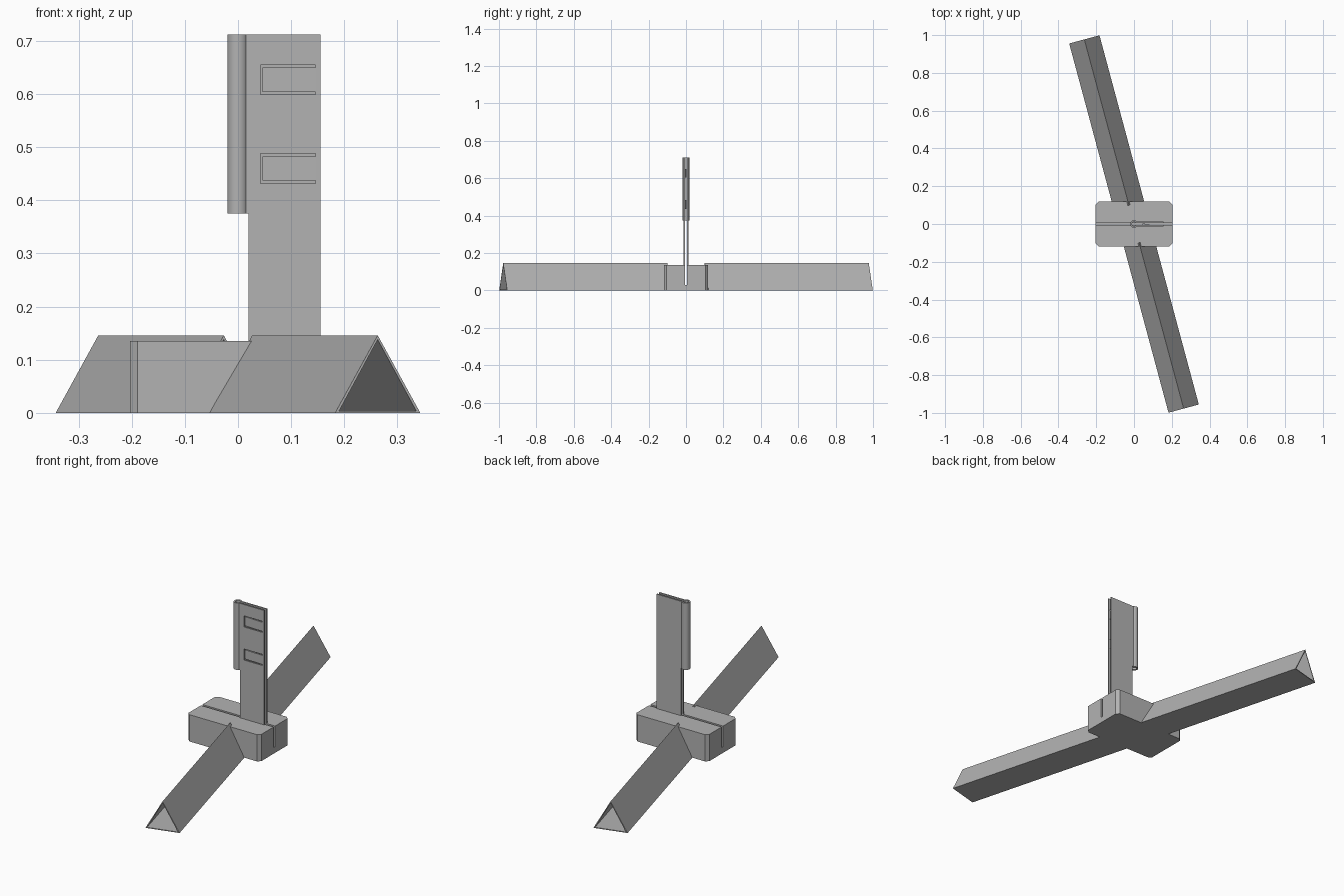
import bpy, bmesh, math
from mathutils import Matrix, Vector

if "Cube" in bpy.data.objects:
    bpy.data.objects.remove(bpy.data.objects["Cube"])

grey = bpy.data.materials.new("plain grey")
grey.use_nodes = True
COLOUR = (0.45, 0.45, 0.45, 1)
grey.diffuse_color = COLOUR
grey.node_tree.nodes["Principled BSDF"].inputs["Base Color"].default_value = COLOUR


def prism(name, points, start, end, matrix=Matrix()):
    """Extrude a 2D outline along local z, then place it with a matrix."""
    bm = bmesh.new()
    face = bm.faces.new([bm.verts.new((x, y, start)) for x, y in points])
    top = bmesh.ops.extrude_face_region(bm, geom=[face])["geom"]
    moved = [v for v in top if isinstance(v, bmesh.types.BMVert)]
    bmesh.ops.translate(bm, verts=moved, vec=(0, 0, end - start))
    bmesh.ops.transform(bm, matrix=matrix, verts=bm.verts)
    bmesh.ops.recalc_face_normals(bm, faces=bm.faces)
    mesh = bpy.data.meshes.new(name)
    bm.to_mesh(mesh)
    bm.free()
    mesh.materials.append(grey)
    obj = bpy.data.objects.new(name, mesh)
    bpy.context.collection.objects.link(obj)
    return obj


def rect(x0, x1, y0, y1):
    return [(x0, y0), (x1, y0), (x1, y1), (x0, y1)]


def cut(obj, cutter):
    """Subtract a cutter from an object and discard the cutter."""
    cutter.hide_render = True
    mod = obj.modifiers.new("cut", "BOOLEAN")
    mod.operation = "DIFFERENCE"
    mod.solver = "EXACT"
    mod.object = cutter
    bpy.context.view_layer.objects.active = obj
    bpy.ops.object.modifier_apply(modifier=mod.name)
    bpy.data.objects.remove(cutter)


# Dimensions shared by several parts
GAP, SKIN = 0.006, 0.013
BOX_X, BOX_Y, BOX_Z, CHAMFER = 0.203, 0.118, 0.135, 0.014
TOP, COLLAR_Z = 0.712, 0.375

# Central block with chamfered corners and a slot along its length
corners = []
for sx, sy in ((1, 1), (-1, 1), (-1, -1), (1, -1)):
    pair = [(sx * BOX_X, sy * (BOX_Y - CHAMFER)), (sx * (BOX_X - CHAMFER), sy * BOX_Y)]
    corners += pair if sx * sy > 0 else pair[::-1]
block = prism("base_block", corners, 0, BOX_Z)
cut(block, prism("slot_cutter", rect(-0.3, 0.3, -GAP, GAP), 0.03, 0.2))

# Two hollow triangular legs, open at their outer ends
HALF, PEAK, WALL = 0.083, 0.146, 0.004
outer = [(-HALF, 0), (HALF, 0), (0, PEAK)]
inner = [(-HALF + 2 * WALL, WALL), (HALF - 2 * WALL, WALL), (0, PEAK - 2 * WALL)]
upright = Matrix.Rotation(math.radians(90), 4, "X")
for name, turn in (("front_leg", 15.06), ("back_leg", 195.06)):
    place = Matrix.Rotation(math.radians(turn), 4, "Z") @ upright
    leg = prism(name, outer, 0.103, 1.012, place)
    cut(leg, prism("leg_cutter", inner, 0.05, 1.1, place))

# Twin upright plates with a gap between them, wider above the collar
outline = [(0.02, BOX_Z), (0.155, BOX_Z), (0.155, TOP),
           (0.012, TOP), (0.012, COLLAR_Z), (0.02, COLLAR_Z)]
front_plate = prism("front_plate", outline, GAP, SKIN, upright)
prism("back_plate", outline, -SKIN, -GAP, upright)

# Spring tongues set in windows of the front plate
for name, z in (("lower_tongue", 0.46), ("upper_tongue", 0.627)):
    cut(front_plate, prism("window_cutter", rect(0.042, 0.146, z - 0.028, z + 0.028),
                           0, 0.03, upright))
    tongue = [(0.147, -SKIN), (0.147, -GAP - 0.001), (0.06, -0.003),
              (0.058, 0.002), (0.046, 0.002), (0.046, -0.009), (0.06, -0.0095)]
    prism(name, tongue, z - 0.023, z + 0.023)

# Slotted tube along the plate edge, open towards the gap
STEPS = 28


def arc(radius, half_opening):
    a = math.asin(half_opening / radius)
    return [(radius * math.cos(a + (2 * math.pi - 2 * a) * i / STEPS),
             radius * math.sin(a + (2 * math.pi - 2 * a) * i / STEPS))
            for i in range(STEPS + 1)]


tube = prism("edge_tube", arc(0.02, GAP) + arc(0.012, GAP)[::-1], COLLAR_Z, TOP)
bpy.ops.object.select_all(action="DESELECT")
tube.select_set(True)
bpy.context.view_layer.objects.active = tube
bpy.ops.object.shade_smooth_by_angle(angle=math.radians(30))
